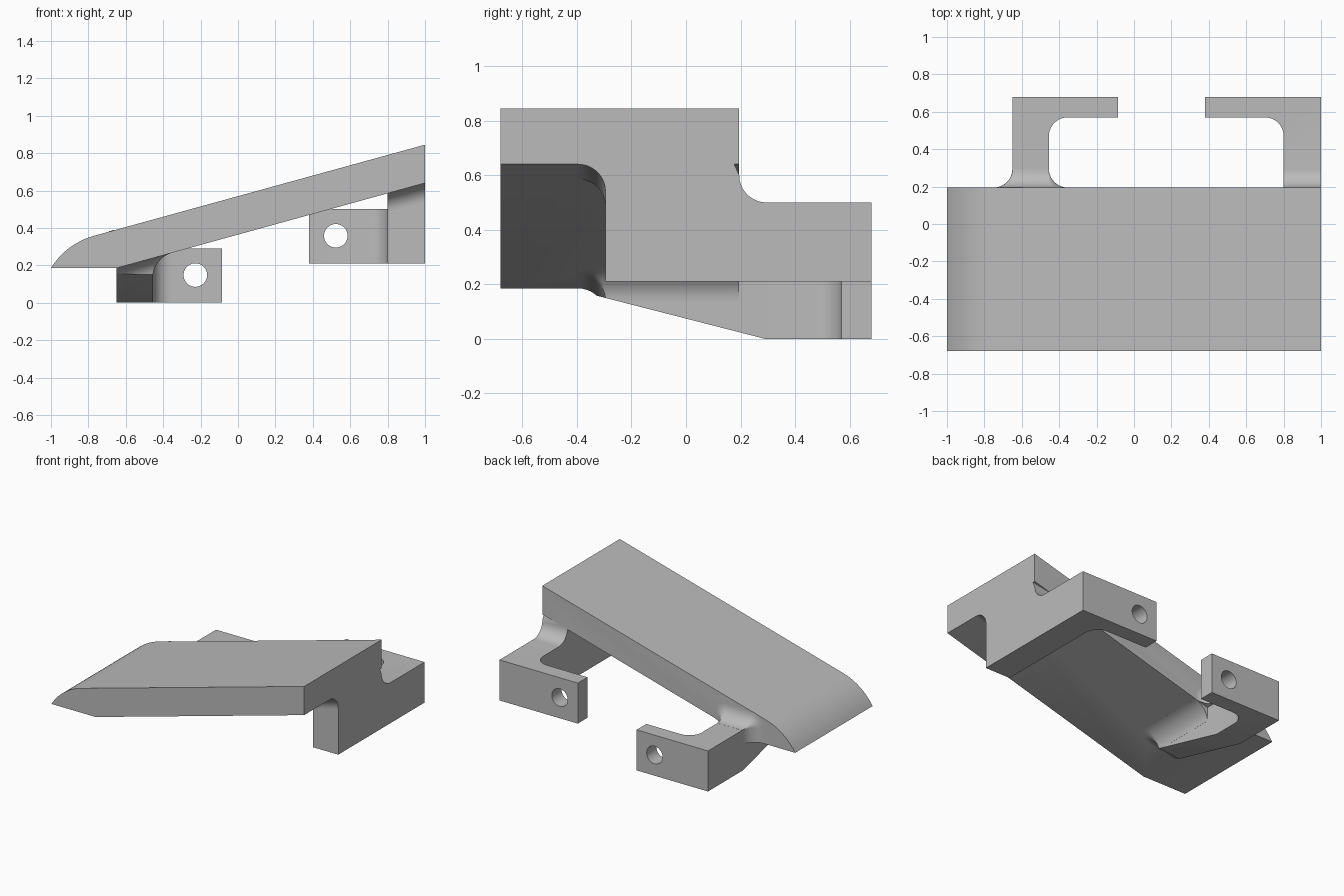
import bpy
import bmesh
from math import sin, cos, sqrt, radians, pi

cube = bpy.data.objects.get("Cube")
if cube:
    bpy.data.objects.remove(cube, do_unlink=True)

grey = bpy.data.materials.new("plain grey")
grey.use_nodes = True
grey.diffuse_color = (0.5, 0.5, 0.5, 1)
grey.node_tree.nodes["Principled BSDF"].inputs["Base Color"].default_value = (0.5, 0.5, 0.5, 1)

R = 0.1          # fillet radius
SLOPE = 0.2758   # rise of the plate along x
BACK = 0.195     # back edge of the plate
FRONT = -0.295   # front face of both arms
STEPS = 10


def under(x):
    """Height of the plate underside."""
    return max(0.185, 0.64 - (1 - x) * SLOPE)


def arc(cx, cy, r, a0, a1, n=STEPS):
    return [(cx + r * cos(radians(a0 + (a1 - a0) * i / n)),
             cy + r * sin(radians(a0 + (a1 - a0) * i / n))) for i in range(n + 1)]


def cove():
    """Pairs of distance from a face and fillet offset at that distance."""
    for i in range(STEPS + 1):
        a = pi / 2 * i / STEPS
        yield R * (1 - cos(a)), max(R * (1 - sin(a)), 0.0005)


def loft(name, rings):
    """Closed solid through rings that have equal point counts."""
    bm = bmesh.new()
    loops = [[bm.verts.new(p) for p in ring] for ring in rings]
    n = len(loops[0])
    for a, b in zip(loops, loops[1:]):
        for i in range(n):
            j = (i + 1) % n
            bm.faces.new((a[i], a[j], b[j], b[i]))
    bm.faces.new(loops[0])
    bm.faces.new(loops[-1])
    bmesh.ops.recalc_face_normals(bm, faces=bm.faces)
    mesh = bpy.data.meshes.new(name)
    bm.to_mesh(mesh)
    bm.free()
    mesh.materials.append(grey)
    ob = bpy.data.objects.new(name, mesh)
    bpy.context.collection.objects.link(ob)
    return ob


def prism(name, axis, pts, lo, hi):
    """Extrude a 2D profile along the given axis."""
    place = {"x": lambda p, t: (t, p[0], p[1]),
             "y": lambda p, t: (p[0], t, p[1]),
             "z": lambda p, t: (p[0], p[1], t)}[axis]
    return loft(name, [[place(p, t) for p in pts] for t in (lo, hi)])


def combine(ob, tool, op="UNION"):
    mod = ob.modifiers.new("join", "BOOLEAN")
    mod.operation = op
    mod.solver = "EXACT"
    mod.object = tool
    bpy.context.view_layer.objects.active = ob
    bpy.ops.object.modifier_apply(modifier=mod.name)
    bpy.data.objects.remove(tool, do_unlink=True)


def hook(name, outer, inner, tip, z0, z1):
    """L-shaped arm in plan, with a rounded inner corner and a screw hole."""
    s = 1 if tip > inner else -1
    corner = [(inner + s * (R + x), y) for x, y in arc(0, 0.47, R, 180, 90)]
    plan = [(outer, FRONT), (inner, FRONT)] + corner
    plan += [(tip, 0.57), (tip, 0.68), (outer, 0.68)]
    ob = prism(name, "z", plan, z0, z1)
    hole = arc(tip - s * 0.143, (z0 + z1) / 2 + 0.003, 0.063, 0, 351, 39)
    combine(ob, prism("hole_cutter", "y", hole, 0.5, 0.75), "DIFFERENCE")
    return ob


# Sloping plate with a rounded nose
nose = arc(-0.6656, -0.0209, 0.393, 105.4, 148.4)
plate = prism("sloped_plate_bracket", "y",
              [(-0.65, 0.185), (1, 0.64), (1, 0.845)] + nose, -0.68, BACK)

# Low arm on the model's right, with coves against the plate underside
L0, L1, LTOP = -0.65, -0.455, 0.29
low_arm = hook("low_arm", L0, L1, -0.085, 0, LTOP)


def low_root(d, o):
    pts = [(L0, BACK), (L0, FRONT - o)]
    pts += arc(L1, FRONT, o, -90, 0, 8) + [(L1 + o, BACK)]
    return [(x, y, under(x) - d) for x, y in pts]


combine(low_arm, loft("low_root", [low_root(-0.03, R)] + [low_root(d, o) for d, o in cove()]))

# Tapered underside of the low arm
taper = [(-0.5, 0.2025), (0.29, 0), (0.29, -0.2), (-0.5, -0.2)]
combine(low_arm, prism("taper_cutter", "x", taper, -0.8, -0.25), "DIFFERENCE")


# Flared cove where the low arm leaves the back of the plate
def low_flare(y, o):
    pts = [(L0 - o, 0.185)] + arc(L0, LTOP, o, 180, 90, 8) + arc(L1, LTOP, o, 90, 0, 8)
    pts += [(L1 + o, under(L1 + o)), (L1, under(L1)), (L0, 0.185)]
    return [(x, y, z) for x, z in pts]


combine(plate, low_arm)
combine(plate, loft("low_flare", [low_flare(BACK + d, o) for d, o in cove()]))

# High arm on the model's left, with its post and coves
H0, H1 = 0.8, 1.0
high_arm = hook("high_arm", H1, H0, 0.38, 0.21, 0.5)
post = [(FRONT, 0.45), (BACK + R, 0.45)] + arc(BACK + R, 0.5 + R, R, 270, 180)
post += [(0.15, 0.7), (FRONT, 0.7)]
combine(high_arm, prism("high_post", "x", post, H0, H1))


def high_root(d, o):
    pts = [(H0, -0.2), (H0, FRONT - o), (H1, FRONT - o), (H1, -0.2)]
    return [(x, y, under(x) - d) for x, y in pts]


combine(high_arm, loft("high_root", [high_root(-0.03, R)] + [high_root(d, o) for d, o in cove()]))
combine(plate, high_arm)

# Smooth the fillets while keeping edges crisp
bpy.ops.object.select_all(action="DESELECT")
plate.select_set(True)
bpy.context.view_layer.objects.active = plate
bpy.ops.object.shade_smooth_by_angle(angle=radians(25))
